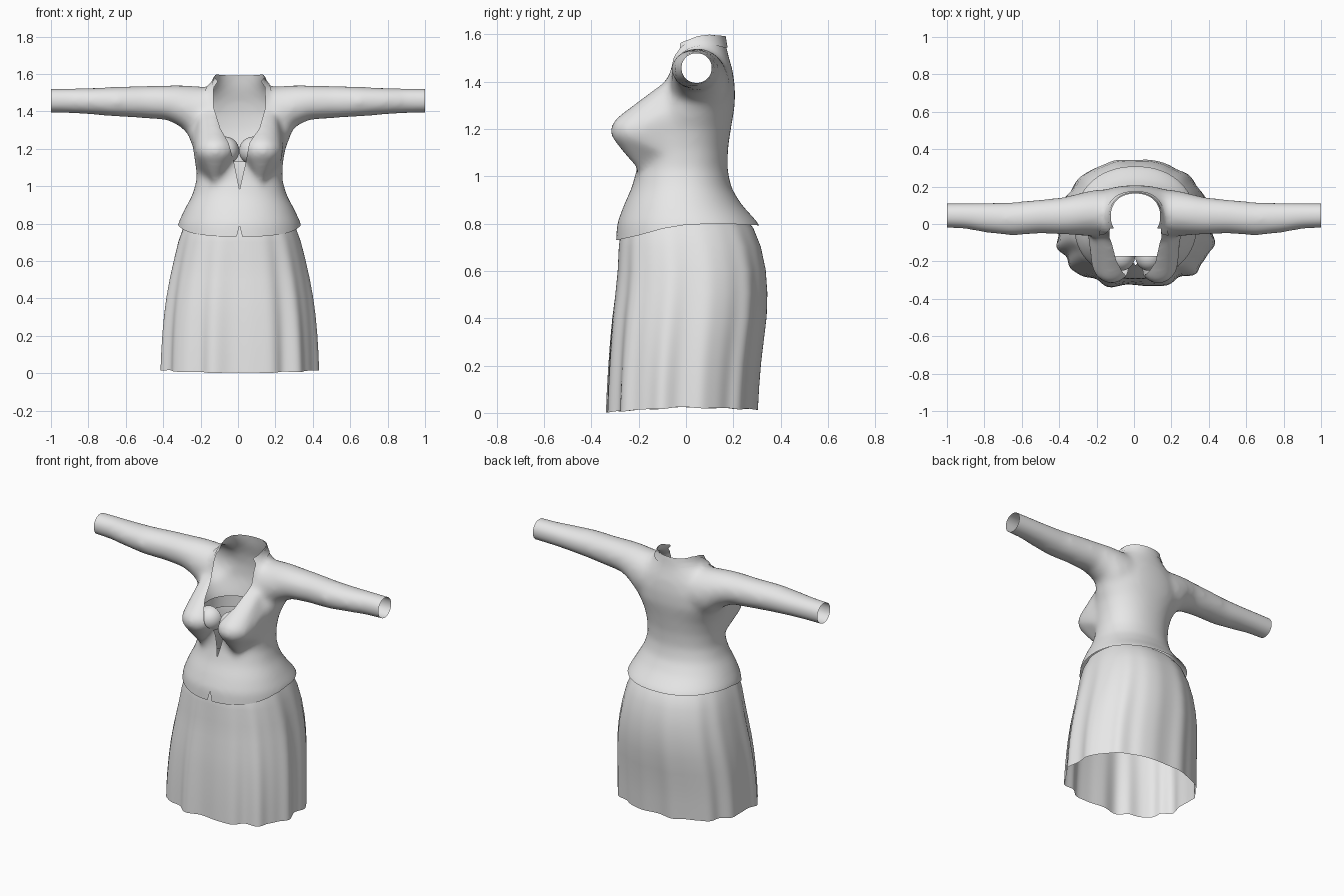
import bpy, bmesh, math
from mathutils import Matrix, Vector

old = bpy.data.objects.get("Cube")
if old:
    bpy.data.objects.remove(old)

cloth = bpy.data.materials.new("light_grey_cloth")
cloth.use_nodes = True
cloth.diffuse_color = (0.8, 0.8, 0.8, 1)
for node in cloth.node_tree.nodes:
    if node.type == 'BSDF_PRINCIPLED':
        node.inputs["Base Color"].default_value = (0.8, 0.8, 0.8, 1)


def finish(name, bm):
    bmesh.ops.recalc_face_normals(bm, faces=bm.faces)
    me = bpy.data.meshes.new(name)
    bm.to_mesh(me)
    bm.free()
    me.materials.append(cloth)
    ob = bpy.data.objects.new(name, me)
    bpy.context.collection.objects.link(ob)
    return ob


def smooth(ob):
    bpy.ops.object.select_all(action='DESELECT')
    ob.select_set(True)
    bpy.context.view_layer.objects.active = ob
    bpy.ops.object.shade_smooth_by_angle(angle=math.radians(50))


def loft(bm, rings, closed=True, caps=False):
    rows = [[bm.verts.new(p) for p in ring] for ring in rings]
    n = len(rows[0])
    for a, b in zip(rows, rows[1:]):
        for i in range(n if closed else n - 1):
            j = (i + 1) % n
            bm.faces.new((a[i], a[j], b[j], b[i]))
    if caps:
        bm.faces.new(rows[0])
        bm.faces.new(rows[-1])


def oval(z, w, front, back, n=48, power=0.92):
    ring = []
    for i in range(n):
        a = math.tau * i / n
        c, s = math.cos(a), math.sin(a)
        c = math.copysign(abs(c) ** power, c)
        s = math.copysign(abs(s) ** power, s)
        ring.append(Vector((0.008 + w * c, (front + back) / 2 + (back - front) / 2 * s, z)))
    return ring


def ball(bm, centre, radii):
    m = Matrix.Translation(centre) @ Matrix.Diagonal((*radii, 1))
    return bmesh.ops.create_uvsphere(bm, u_segments=32, v_segments=20, radius=1, matrix=m)["verts"]


def prism(points, axis, lo, hi):
    """Closed cutter: outline in two axes, extruded along x or y."""
    bm = bmesh.new()
    put = (lambda d, p: (d, *p)) if axis == 'x' else (lambda d, p: (p[0], d, p[1]))
    loft(bm, [[put(d, p) for p in points] for d in (lo, hi)], caps=True)
    ob = finish("cutter", bm)
    ob.hide_render = True
    # The second slot only marks faces made by a cut
    ob.data.materials.append(cloth)
    for poly in ob.data.polygons:
        poly.material_index = 1
    return ob


def bake(ob):
    dg = bpy.context.evaluated_depsgraph_get()
    me = bpy.data.meshes.new_from_object(ob.evaluated_get(dg))
    ob.modifiers.clear()
    ob.data = me


# Jacket: torso, bust and sleeves fused into one solid
torso = [(0.66, .35, -.30, .36), (0.8, .33, -.292, .308), (0.88, .292, -.262, .235),
         (0.95, .254, -.23, .192), (1.03, .23, -.208, .175), (1.12, .232, -.2, .178),
         (1.2, .246, -.185, .19), (1.3, .285, -.14, .207), (1.38, .28, -.1, .207),
         (1.45, .24, -.085, .197), (1.5, .2, -.082, .182), (1.54, .155, -.075, .172),
         (1.58, .132, -.065, .166), (1.68, .125, -.05, .15)]
sleeve = [(.08, 1.40, .12, .06, .12), (.18, 1.385, .147, .058, .127), (.25, 1.4, .138, .056, .12),
          (.31, 1.43, .111, .05, .11), (.38, 1.447, .093, .043, .1), (.5, 1.45, .087, .04, .091),
          (.65, 1.452, .08, .027, .09), (.8, 1.455, .071, .034, .08), (.9, 1.457, .067, .043, .07),
          (1.06, 1.457, .065, .046, .066)]
bm = bmesh.new()
loft(bm, [oval(*r) for r in torso], caps=True)
for side in (1, -1):
    rings = []
    for x, zc, rz, yc, ry in sleeve:
        angles = [math.tau * i / 32 for i in range(32)]
        rings.append([(side * x, yc + ry * math.cos(a), zc + rz * math.sin(a)) for a in angles])
    loft(bm, rings, caps=True)
    # Bust: a rounded tip hulled to points on the shoulder, flank and waist
    tip = ball(bm, (side * .125 + .005, -.205, 1.192), (.108, .115, .085))
    roots = [(.13, -.068, 1.42), (.2, -.05, 1.41), (.255, 0, 1.3), (.225, -.06, 1.08), (.12, -.185, 1.0)]
    roots = [bm.verts.new((side * x, y, z)) for x, y, z in roots]
    hull = bmesh.ops.convex_hull(bm, input=tip + roots)
    inside = [g for g in hull["geom_interior"] if isinstance(g, bmesh.types.BMVert)]
    bmesh.ops.delete(bm, geom=inside, context='VERTS')
jacket = finish("jacket", bm)
mod = jacket.modifiers.new("fuse", 'REMESH')
mod.mode = 'VOXEL'
mod.voxel_size = 0.015
mod = jacket.modifiers.new("soften", 'SMOOTH')
mod.factor = 0.5
mod.iterations = 18
bake(jacket)
jacket.data.materials.clear()
jacket.data.materials.append(cloth)
jacket.data.materials.append(cloth)

# Openings: hem, hem notch, neckline, collar top and cuffs
cutters = [
    prism([(-.6, .72), (-.29, .73), (-.2, .75), (-.1, .778), (0, .795), (.15, .8), (.5, .783),
           (.5, .4), (-.6, .4)], 'x', -.8, .8),
    prism([(-.015, .7), (.03, .7), (.008, .79)], 'y', -.6, -.1),
    prism([(-.1, 1.75), (-.13, 1.52), (-.13, 1.42), (-.095, 1.31), (-.05, 1.23), (-.022, 1.13),
           (.008, .98), (.042, 1.13), (.06, 1.23), (.115, 1.31), (.147, 1.42), (.145, 1.52),
           (.115, 1.75)], 'y', -.8, -.025),
    prism([(-.4, 1.46), (-.07, 1.51), (-.02, 1.565), (.05, 1.592), (.1, 1.598), (.25, 1.58),
           (.25, 1.9), (-.4, 1.9)], 'x', -.3, .3),
    prism([(1, 1.2), (1.2, 1.2), (1.2, 1.7), (1, 1.7)], 'y', -.3, .3),
    prism([(-1, 1.2), (-1.2, 1.2), (-1.2, 1.7), (-1, 1.7)], 'y', -.3, .3),
]
for cutter in cutters:
    mod = jacket.modifiers.new("cut", 'BOOLEAN')
    mod.operation = 'DIFFERENCE'
    mod.solver = 'EXACT'
    mod.object = cutter
bake(jacket)
for cutter in cutters:
    bpy.data.objects.remove(cutter)
bm = bmesh.new()
bm.from_mesh(jacket.data)
bmesh.ops.delete(bm, geom=[f for f in bm.faces if f.material_index == 1], context='FACES')
bm.to_mesh(jacket.data)
bm.free()
jacket.data.materials.pop(index=1)
smooth(jacket)

# Folded collar with pointed lapel tips, hugging the neck
inner = [(0, .155, 1.595), (.07, .14, 1.594), (.115, .08, 1.585), (.13, .02, 1.565),
         (.14, -.04, 1.52), (.165, -.075, 1.475)]
outer = [(0, .185, 1.545), (.09, .17, 1.545), (.145, .09, 1.545), (.165, .02, 1.535),
         (.185, -.05, 1.5), (.187, -.085, 1.455)]
both = [[(-x, y, z) for x, y, z in row[:0:-1]] + row for row in (inner, outer)]
bm = bmesh.new()
loft(bm, both, closed=False)
collar = finish("collar", bm)
mod = collar.modifiers.new("refine", 'SUBSURF')
mod.subdivision_type = 'SIMPLE'
mod.levels = mod.render_levels = 3
mod = collar.modifiers.new("hug", 'SHRINKWRAP')
mod.target = jacket
mod.wrap_mode = 'ABOVE_SURFACE'
mod.offset = 0.005
bake(collar)
smooth(collar)

# Inner top: two cups and a band round the chest
bm = bmesh.new()
for side in (1, -1):
    ball(bm, (side * .075 + .006, -.17, 1.19), (.075, .08, .075))
bmesh.ops.bisect_plane(bm, geom=bm.verts[:] + bm.edges[:] + bm.faces[:], dist=1e-5,
                       plane_co=(0, -.17, 0), plane_no=(0, 1, 0), clear_outer=True)
loft(bm, [oval(z, .213, -.178, .165) for z in (1.13, 1.165, 1.2)])
smooth(finish("inner_top", bm))

# Skirt: flared tube whose folds deepen toward the hem, strongest in front
skirt = [(.84, .27, -.245, .235), (.78, .3, -.275, .285), (.7, .328, -.285, .317),
         (.6, .352, -.29, .338), (.5, .373, -.3, .345), (.4, .39, -.312, .342),
         (.3, .402, -.32, .33), (.2, .41, -.326, .318), (.1, .415, -.331, .31), (0, .418, -.334, .304)]
rings = []
for z, w, front, back in skirt:
    ring = oval(z, w, front, back, 192, 0.86)
    droop = 1 - z / .84
    for i, p in enumerate(ring):
        a = math.tau * i / 192
        s = math.sin(a)
        turn = a + math.pi / 2
        fold = -0.7 * math.cos(12 * turn) + 0.3 * math.sin(19 * turn + 0.5)
        k = 1 + 0.042 * droop ** 0.7 * fold * (0.75 - 0.25 * s)
        p.x *= k * (1 - 0.04 * s)
        p.y *= k
        p.z += droop * (0.02 * (1 - abs(s)) + 0.012 * max(s, 0) + 0.003 * (1 - fold))
    rings.append(ring)
bm = bmesh.new()
loft(bm, rings)
smooth(finish("skirt", bm))
